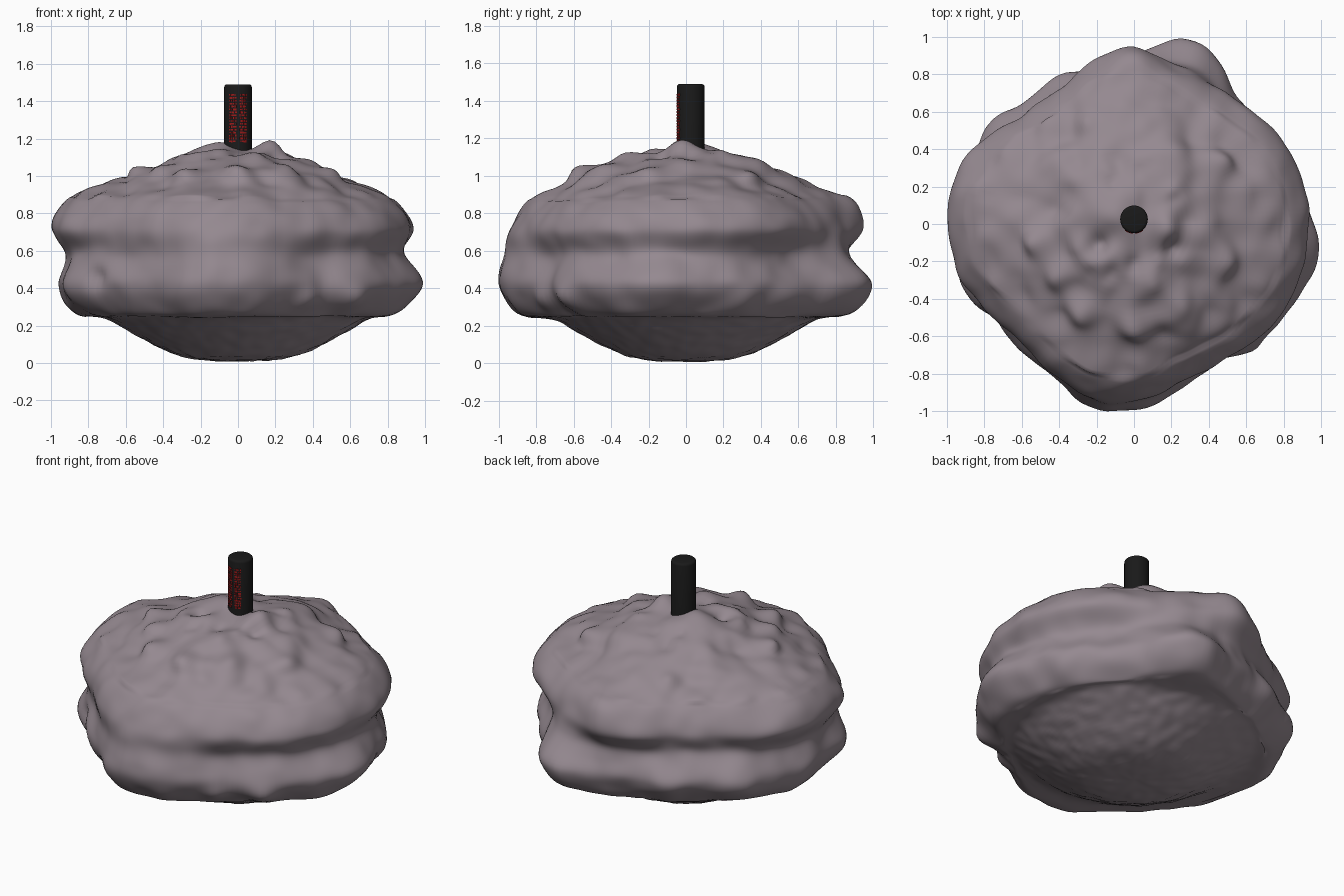
import bpy, bmesh, math, random
from mathutils import Vector, noise

if "Cube" in bpy.data.objects:
    bpy.data.objects.remove(bpy.data.objects["Cube"])

random.seed(4)


def material(name, col):
    m = bpy.data.materials.new(name)
    m.diffuse_color = (*col, 1)
    m.use_nodes = True
    m.node_tree.nodes["Principled BSDF"].inputs["Base Color"].default_value = m.diffuse_color
    return m


def make_object(name, bm, mat):
    bmesh.ops.recalc_face_normals(bm, faces=bm.faces)
    me = bpy.data.meshes.new(name)
    bm.to_mesh(me)
    bm.free()
    ob = bpy.data.objects.new(name, me)
    bpy.context.collection.objects.link(ob)
    me.materials.append(mat)
    return ob


def smooth_object(ob, deg):
    bpy.ops.object.select_all(action='DESELECT')
    ob.select_set(True)
    bpy.context.view_layer.objects.active = ob
    bpy.ops.object.shade_smooth_by_angle(angle=math.radians(deg))


def spline(p0, p1, p2, p3, t):
    return 0.5 * (2 * p1 + (p2 - p0) * t + (2 * p0 - 5 * p1 + 4 * p2 - p3) * t * t
                  + (3 * p1 - p0 - 3 * p2 + p3) * t ** 3)


def ring(table, a):
    # closed interpolation of radii listed every 15 degrees from +x
    n = len(table)
    f = a / (2 * math.pi) * n
    i = int(f)
    return spline(*(table[(i + k) % n] for k in (-1, 0, 1, 2)), f - i)


stone = material("mauve_stone", (0.30, 0.25, 0.28))
black = material("black", (0.01, 0.01, 0.01))
red = material("red", (0.35, 0.01, 0.01))

# outlines of the upper and lower bulges
UPPER = [.93, .92, .90, .86, .84, .87, .92, .90, .83, .84, .92, .98,
         .99, .98, .90, .86, .90, .94, .94, .89, .88, .90, .92, .93]
LOWER = [.94, .90, .86, .84, .96, 1.02, .91, .86, .84, .86, .92, .95,
         .96, .95, .92, .91, .92, .96, .98, .91, .85, .90, .93, .97]

# lumps and hollows: x, y, z, size, height
BUMPS = [
    (.50, .35, 1.02, .07, .07), (-.27, .55, 1.0, .06, .08), (-.53, -.1, 1.0, .07, .06),
    (-.42, -.3, 1.02, .07, .05), (-.28, -.48, 1.0, .07, .05), (0, -.52, 1.0, .08, .06),
    (.25, -.42, 1.02, .07, .04), (.5, -.2, 1.02, .07, .04), (.17, -.02, 1.13, .08, .04),
    (-.12, .05, 1.14, .08, .03), (-.2, -.12, 1.12, .06, -.06), (.22, -.14, 1.12, .06, -.06),
    (0, -.22, 1.1, .05, -.05), (-.78, .1, .93, .18, .04), (0, .82, .82, .13, .05),
    (.95, -.1, .45, .13, .04), (.6, -.62, .35, .09, .05), (.36, -.72, .35, .08, .05),
    (.78, .32, .35, .1, .05), (.62, .55, .36, .1, .05), (.4, .85, .45, .15, .03),
    (-.85, -.3, .4, .12, .03), (-.7, .5, .38, .12, .05), (-.35, .72, .38, .12, .05),
    (-.2, -.85, .35, .18, .05), (.5, -.6, .25, .06, -.03), (-.75, -.5, .45, .06, -.04)]
for _ in range(50):
    a, r = random.uniform(0, 2 * math.pi), random.uniform(.25, .85)
    BUMPS.append((r * math.cos(a), r * math.sin(a), 1.18 - .38 * r * r, random.uniform(.03, .05),
                  random.choice((-.025, -.02, .022))))


def profile(a):
    # cross-section points from the base centre to the crown
    u, l = ring(UPPER, a), ring(LOWER, a)
    front = max(0, math.cos(a - math.radians(258))) ** 4
    g = (u + l) / 2 * (.94 + .06 * front)
    return [(0, .01), (.3, .035), (.55, .15), (.70, .235), (l * .9, .27), (l, .42),
            (g, .58), (u, .72), (u * .9, .86), (u * .72, .945), (.48, 1.03),
            (.24, 1.13), (0, 1.15)]


def roughen(p):
    # soft noise, then every lump in turn
    d = (p - Vector((0, 0, .45))).normalized()
    h = .03 * noise.noise(p * 3.2) + .012 * noise.noise(p * 8)
    if p.z < .25:
        h = .008 * noise.noise(p * 14)
    elif p.z > .88:
        h += .03 * noise.noise(p * 6.5)
    for x, y, z, s, amp in BUMPS:
        q = (p.x - x) ** 2 + (p.y - y) ** 2 + (p.z - z) ** 2
        if q < 9 * s * s:
            h += amp * math.exp(-q / (s * s))
    q = p + d * h
    q.z = max(q.z, 0)
    return q


# lumpy boulder
SIDES, STEPS = 176, 9
bm = bmesh.new()
columns = []
for j in range(SIDES):
    a = 2 * math.pi * j / SIDES
    pts = profile(a)
    pts = [(-pts[1][0], pts[1][1])] + pts + [(-pts[-2][0], pts[-2][1])]
    col = []
    for i in range(1, len(pts) - 2):
        for k in range(STEPS):
            r, z = (spline(*(pts[i + m][c] for m in (-1, 0, 1, 2)), k / STEPS) for c in (0, 1))
            if i > 1 or k > 0:
                col.append(bm.verts.new(roughen(Vector((r * math.cos(a), r * math.sin(a), z)))))
    columns.append(col)
base = bm.verts.new(roughen(Vector((0, 0, .01))))
crown = bm.verts.new(roughen(Vector((0, 0, 1.15))))
for j in range(SIDES):
    c, n = columns[j], columns[(j + 1) % SIDES]
    bm.faces.new((base, n[0], c[0]))
    bm.faces.new((crown, c[-1], n[-1]))
    for i in range(len(c) - 1):
        bm.faces.new((c[i], n[i], n[i + 1], c[i + 1]))
boulder = make_object("boulder", bm, stone)
smooth_object(boulder, 80)

# black stick planted in the crown
R, CY = .074, .025
bm = bmesh.new()
bmesh.ops.create_cone(bm, cap_ends=True, segments=32, radius1=R, radius2=R, depth=.54)
bmesh.ops.translate(bm, vec=(0, CY, 1.22), verts=bm.verts)
rim = [e for e in bm.edges if all(v.co.z > 1.45 for v in e.verts)]
bmesh.ops.bevel(bm, geom=rim, offset=.015, segments=3, affect='EDGES', profile=.5)
stick = make_object("stick", bm, black)
smooth_object(stick, 40)

# two columns of raised red flecks on the front of the stick
bm = bmesh.new()
for mid in (-112, -68):
    for row in range(17):
        z = 1.185 + row * .0155
        for k in range(4):
            a = math.radians(mid + (k - 1.5) * 8 + random.uniform(-2, 2))
            w, hh = math.radians(random.uniform(2, 4)), random.uniform(.003, .006)
            quad = []
            for da, dz in ((-w, -hh), (w, -hh), (w, hh), (-w, hh)):
                quad.append(bm.verts.new(((R + .003) * math.cos(a + da),
                                          CY + (R + .003) * math.sin(a + da), z + dz)))
            f = bm.faces.new(quad)
            top = bmesh.ops.extrude_face_region(bm, geom=[f])
            for v in (g for g in top["geom"] if isinstance(g, bmesh.types.BMVert)):
                v.co.x *= .96
                v.co.y = CY + (v.co.y - CY) * .96
make_object("red_flecks", bm, red)
